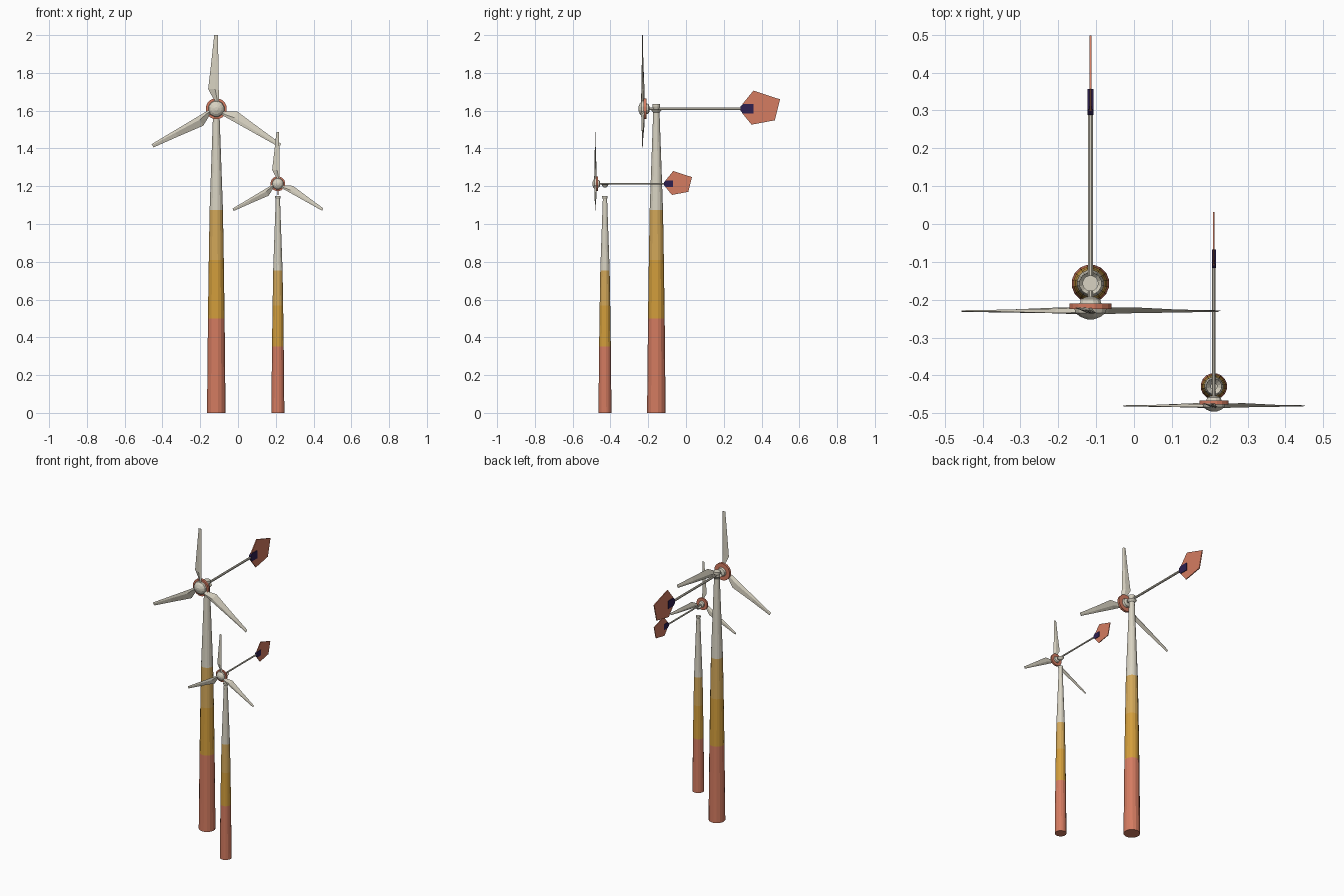
import bpy, bmesh, math
from mathutils import Matrix, Vector

if "Cube" in bpy.data.objects:
    bpy.data.objects.remove(bpy.data.objects["Cube"])


def material(name, rgb):
    m = bpy.data.materials.new(name)
    m.diffuse_color = (*rgb, 1)
    m.use_nodes = True
    m.node_tree.nodes["Principled BSDF"].inputs["Base Color"].default_value = m.diffuse_color
    return m


RED = material("terracotta", (0.66, 0.20, 0.12))
OCHRE = material("ochre", (0.65, 0.34, 0.045))
TAN = material("tan", (0.65, 0.39, 0.10))
CREAM = material("cream", (0.69, 0.65, 0.54))
PURPLE = material("dark_purple", (0.026, 0.014, 0.08))


def finish(bm, name, mats, place):
    bmesh.ops.recalc_face_normals(bm, faces=bm.faces[:])
    me = bpy.data.meshes.new(name)
    bm.to_mesh(me)
    bm.free()
    for m in mats:
        me.materials.append(m)
    ob = bpy.data.objects.new(name, me)
    ob.matrix_world = place
    bpy.context.collection.objects.link(ob)
    return ob


def loft(bm, rings, caps=True):
    """Skin a list of equal-length rings of points; returns faces per band."""
    vs = [[bm.verts.new(p) for p in r] for r in rings]
    n = len(vs[0])
    bands = [[bm.faces.new((a[i], a[(i + 1) % n], b[(i + 1) % n], b[i]))
              for i in range(n)] for a, b in zip(vs, vs[1:])]
    if caps:
        bm.faces.new(vs[0][::-1])
        bm.faces.new(vs[-1])
    return bands


def lathe(name, profile, mats, place, sides=16, axis="Z", band_mat=None, caps=True):
    """Revolve (radius, height) pairs about z, or about y when axis is Y."""
    bm = bmesh.new()
    rings = []
    for r, h in profile:
        ring = []
        for i in range(sides):
            a = math.tau * (i + 0.5) / sides
            c, s = r * math.cos(a), r * math.sin(a)
            ring.append((c, s, h) if axis == "Z" else (c, h, s))
        rings.append(ring)
    bands = loft(bm, rings, caps)
    if band_mat:
        for fs, k in zip(bands, band_mat):
            for f in fs:
                f.material_index = k
        bm.faces.ensure_lookup_table()
        bm.faces[-1].material_index = band_mat[-1]
    return finish(bm, name, mats, place)


def plate(name, outline, half, mat, place):
    """Extrude a (y, z) outline to a slab centred on x = 0."""
    bm = bmesh.new()
    loft(bm, [[(x, y, z) for y, z in outline] for x in (-half, half)])
    return finish(bm, name, [mat], place)


def blade(name, angle, place):
    # stations: distance from hub, trailing x, leading x, trailing y, half thickness
    stations = [(0.030, -0.013, 0.013, 0.006, 0.008),
                (0.052, -0.015, 0.014, 0.009, 0.008),
                (0.105, -0.043, 0.013, 0.010, 0.006),
                (0.250, -0.026, 0.011, 0.004, 0.004),
                (0.390, -0.011, 0.009, 0.001, 0.002)]
    bm = bmesh.new()
    rings = []
    for r, t, l, ty, h in stations:
        m = l + (t - l) * 0.35
        rings.append([(l, -ty * 0.5, r), (m, -h, r), (t, ty, r), (m, h, r)])
    loft(bm, rings)
    return finish(bm, name, [CREAM],
                  place @ Matrix.Translation((0, -0.073, 0)) @ Matrix.Rotation(angle, 4, "Y"))


def turbine(label, x, y, scale, hub_z):
    S = Matrix.Scale(scale, 4)
    base = Matrix.Translation((x, y, 0)) @ S
    head = Matrix.Translation((x, y, hub_z)) @ S

    # banded tapering tower with a small flange on top
    lathe(label + "_tower",
          [(0.050, 0), (0.045, 0.50), (0.0405, 0.81), (0.036, 1.073),
           (0.0165, 1.61), (0.021, 1.622), (0.021, 1.635)],
          [RED, OCHRE, TAN, CREAM], base, band_mat=[0, 1, 2, 3, 3, 3])

    # head: hub, red plate, mounting disc, bearing collar
    lathe(label + "_nose", [(0.044, -0.067), (0.041, -0.078), (0.028, -0.088), (0.009, -0.095)],
          [CREAM], head, 12, "Y")
    lathe(label + "_hub_plate", [(0.056, -0.068), (0.056, -0.053)], [RED], head, 16, "Y")
    lathe(label + "_mounting_disc", [(0.030, -0.054), (0.026, -0.041), (0.012, -0.036)],
          [CREAM], head, 12, "Y")
    lathe(label + "_yaw_collar", [(0.030, -0.005), (0.012, -0.027)],
          [CREAM], head, 12, caps=False)

    # three blades
    for k in range(3):
        blade(f"{label}_blade_{k + 1}", k * math.tau / 3, head)

    # tail boom, clamp and vane
    lathe(label + "_tail_boom", [(0.0075, -0.04), (0.0075, 0.46)], [CREAM], head, 8, "Y")
    plate(label + "_vane_clamp",
          [(0.445, -0.010), (0.445, 0.012), (0.459, 0.025), (0.514, 0.025),
           (0.514, -0.026), (0.459, -0.026)], 0.0075, PURPLE, head)
    plate(label + "_tail_vane",
          [(0.455, 0.024), (0.514, 0.096), (0.655, 0.050), (0.627, -0.061),
           (0.504, -0.084), (0.455, -0.024)], 0.003, RED, head)


turbine("large", -0.115, -0.157, 1.0, 1.61)
turbine("small", 0.211, -0.429, 0.703, 1.213)
